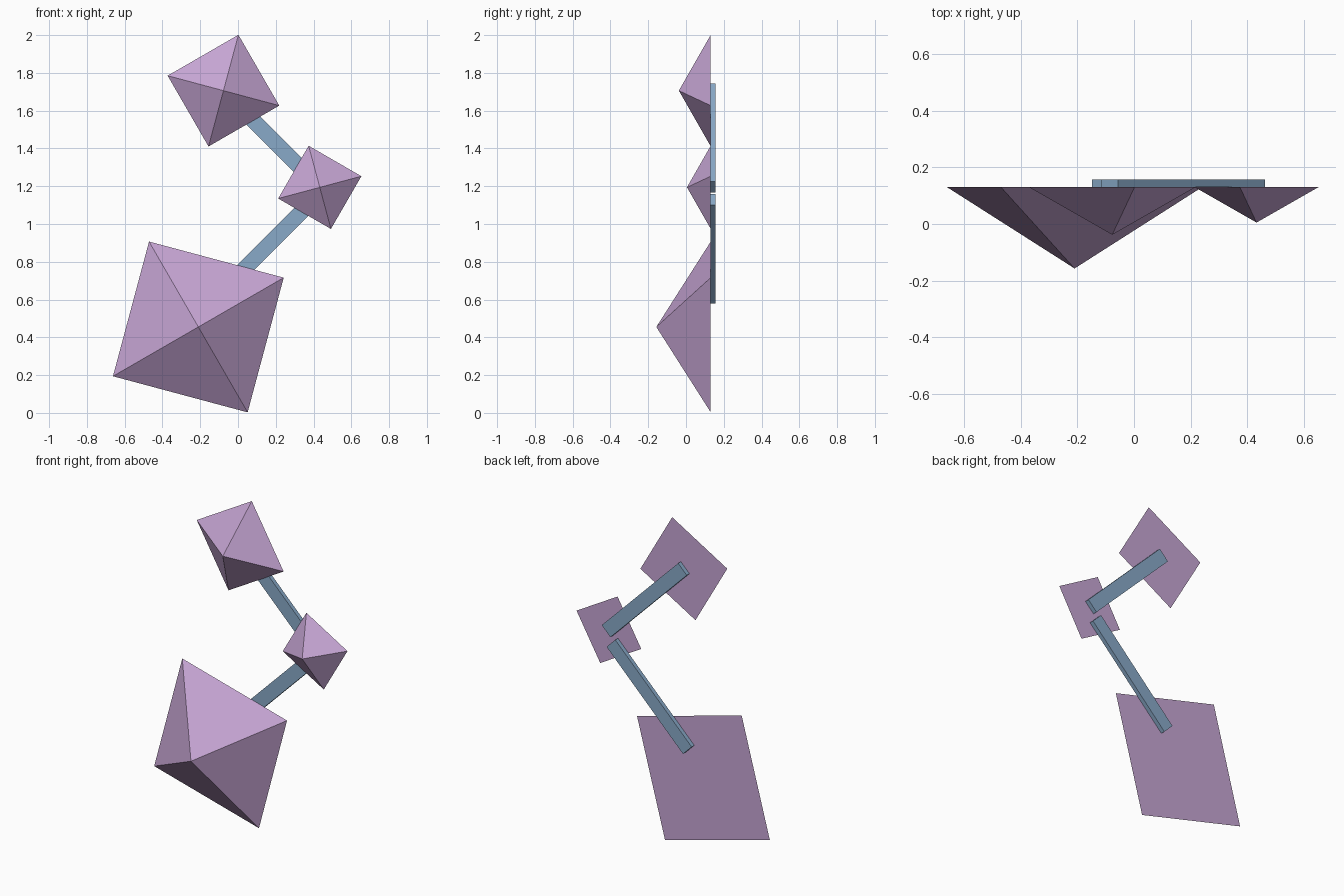
import bpy
from math import radians

if "Cube" in bpy.data.objects:
    bpy.data.objects.remove(bpy.data.objects["Cube"])

BACK = 0.131   # y of the flat pyramid bases
THICK = 0.026  # bar thickness


def material(name, colour):
    m = bpy.data.materials.new(name)
    m.diffuse_color = (*colour, 1)
    m.use_nodes = True
    m.node_tree.nodes["Principled BSDF"].inputs["Base Color"].default_value = m.diffuse_color
    return m


purple = material("lilac", (0.57, 0.38, 0.66))
blue = material("steel_blue", (0.25, 0.40, 0.58))


def pyramid(name, x, z, radius, angle):
    """Four-sided pyramid with its base at the back and its tip facing front."""
    h = radius * 0.552
    bpy.ops.mesh.primitive_cone_add(
        vertices=4, radius1=radius, radius2=0, depth=h,
        location=(x, BACK - h / 2, z),
        rotation=(radians(90), -radians(angle), 0))
    ob = bpy.context.object
    ob.name = name
    ob.data.materials.append(purple)


def bar(name, x, z, angle):
    """Flat bar behind the pyramids."""
    bpy.ops.mesh.primitive_cube_add(
        size=1, location=(x, BACK + THICK / 2, z),
        rotation=(0, -radians(angle), 0))
    ob = bpy.context.object
    ob.name = name
    ob.scale = (0.735, THICK, 0.083)
    ob.data.materials.append(blue)


# Pyramids
pyramid("large_pyramid", -0.21, 0.455, 0.522, 30)
pyramid("small_pyramid", 0.433, 1.194, 0.228, 15)
pyramid("medium_pyramid", -0.077, 1.706, 0.306, -15)

# Connecting bars
bar("lower_bar", 0.141, 0.869, 45)
bar("upper_bar", 0.174, 1.455, -45)
